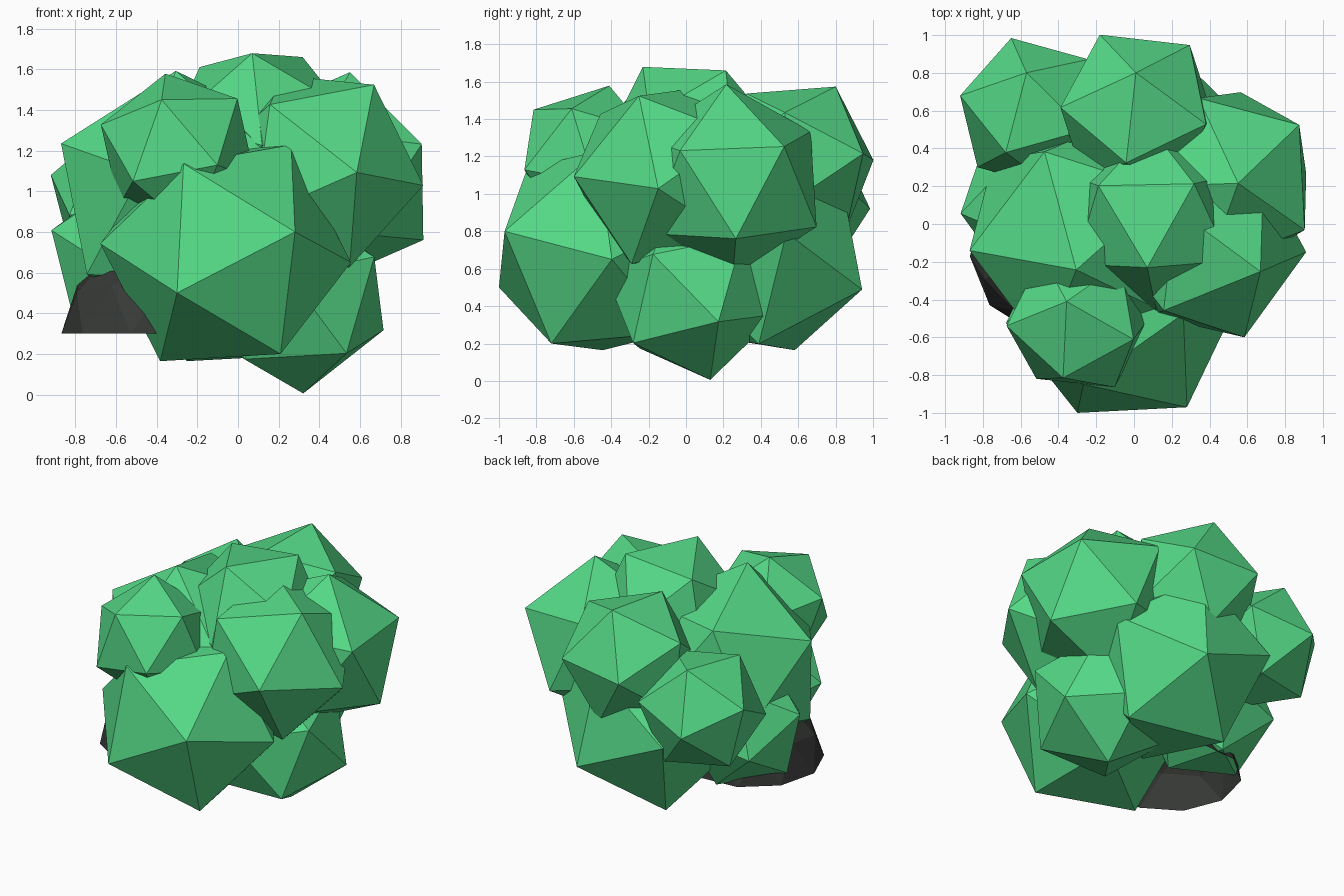
import bpy, bmesh, math
from mathutils import Matrix, Vector

if "Cube" in bpy.data.objects:
    bpy.data.objects.remove(bpy.data.objects["Cube"])


def make_material(name, rgb):
    mat = bpy.data.materials.new(name)
    mat.diffuse_color = (*rgb, 1.0)
    mat.use_nodes = True
    mat.node_tree.nodes["Principled BSDF"].inputs["Base Color"].default_value = mat.diffuse_color
    return mat


GREEN = make_material("leaf green", (0.09, 0.69, 0.24))
DARK = make_material("charcoal", (0.038, 0.042, 0.038))


def add_object(name, bm, mat):
    mesh = bpy.data.meshes.new(name)
    bm.to_mesh(mesh)
    bm.free()
    mesh.materials.append(mat)
    obj = bpy.data.objects.new(name, mesh)
    bpy.context.collection.objects.link(obj)
    return obj


def face_frame(a, b, c):
    """Centre, axes and mean edge of a triangle (counter-clockwise from outside)."""
    mid = (a + b + c) / 3
    n = (b - a).cross(c - a).normalized()
    t = (a - mid) - (a - mid).dot(n) * n
    t.normalize()
    axes = Matrix((t, n.cross(t), n)).transposed()
    edge = ((b - a).length + (c - b).length + (a - c).length) / 3
    return mid, axes, edge


def leaf_clump(name, a, b, c):
    """Regular 20-sided clump that has a, b, c as one of its faces."""
    bm = bmesh.new()
    bmesh.ops.create_icosphere(bm, subdivisions=1, radius=1.0)
    bm.faces.ensure_lookup_table()
    face = bm.faces[0]
    p = [v.co.copy() for v in face.verts]
    if (p[1] - p[0]).cross(p[2] - p[0]).dot(p[0]) < 0:
        p.reverse()
    _, axes0, edge0 = face_frame(*p)
    mid, axes, edge = face_frame(Vector(a), Vector(b), Vector(c))
    rot = axes @ axes0.transposed()
    scale = edge / edge0
    centre = mid - axes.col[2] * (0.7558 * edge)
    for v in bm.verts:
        v.co = centre + (rot @ v.co) * scale
    return add_object(name, bm, GREEN)


# Leaf clumps, each placed by the corners of one face
leaf_clump("front_low_clump", (-0.30, -1.00, 0.50), (0.21, -0.72, 0.20), (0.28, -0.97, 0.80))
leaf_clump("bottom_clump", (0.32, 0.13, 0.005), (0.72, 0.17, 0.32), (0.53, -0.28, 0.20))
leaf_clump("right_clump", (0.875, 0.52, 1.25), (0.905, -0.05, 1.225), (0.91, 0.29, 0.77))
leaf_clump("front_right_clump", (0.91, -0.15, 1.03), (0.67, -0.25, 1.525), (0.585, -0.60, 1.09))
leaf_clump("top_clump", (0.07, -0.24, 1.68), (0.31, 0.205, 1.66), (-0.18, 0.22, 1.61))
leaf_clump("back_top_clump", (0.01, 0.80, 1.575), (0.295, 0.95, 1.21), (-0.18, 1.00, 1.185))
leaf_clump("back_low_clump", (-0.25, 0.585, 0.17), (-0.42, 0.84, 0.73), (0.19, 0.945, 0.49))
leaf_clump("left_top_clump", (-0.87, -0.14, 1.235), (-0.31, -0.245, 1.59), (-0.47, 0.385, 1.40))
leaf_clump("back_left_clump", (-0.65, 0.985, 0.92), (-0.92, 0.68, 1.08), (-0.57, 0.80, 1.31))
leaf_clump("front_top_clump", (-0.375, -0.815, 1.45), (-0.105, -0.865, 1.13), (0.0, -0.61, 1.455))
leaf_clump("left_low_clump", (-0.915, 0.06, 0.80), (-0.79, 0.44, 0.60), (-0.81, 0.03, 0.37))

# Dark open dome tucked under the left side
bm = bmesh.new()
bmesh.ops.create_icosphere(bm, subdivisions=2, radius=0.45)
bmesh.ops.delete(bm, geom=[v for v in bm.verts if v.co.z < -0.01], context='VERTS')
bmesh.ops.transform(
    bm, verts=bm.verts,
    matrix=Matrix.Translation((-0.42, -0.14, 0.30)) @ Matrix.Rotation(math.radians(-14), 4, 'Z'))
add_object("dark_dome", bm, DARK)
